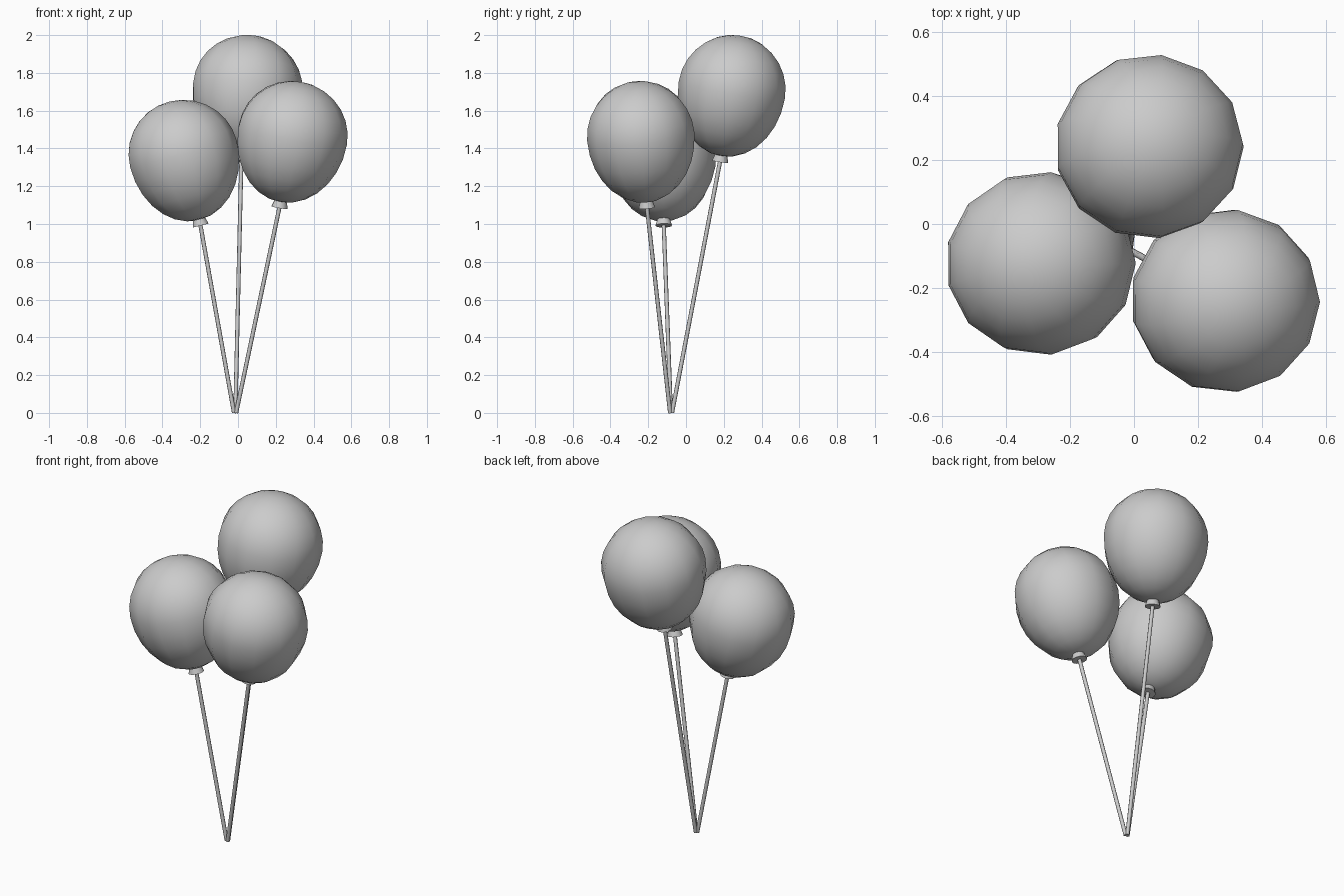
import bpy
from math import pi, sin, cos
from mathutils import Vector, Matrix

if "Cube" in bpy.data.objects:
    bpy.data.objects.remove(bpy.data.objects["Cube"])

SIDES = 13
Z = Vector((0, 0, 1))


def lathe(name, profile, sides, matrix, squash=1.0, smooth=None):
    """Revolve (radius, height) points; zero radius gives a pole."""
    verts, faces, rings = [], [], []
    for r, z in profile:
        n = 1 if r < 1e-6 else sides
        start = len(verts)
        rings.append([start + (i if n > 1 else 0) for i in range(sides)])
        for i in range(n):
            a = 2 * pi * i / sides
            verts.append(matrix @ Vector((r * cos(a), squash * r * sin(a), z)))
    for lo, hi in zip(rings, rings[1:]):
        for i in range(sides):
            j = (i + 1) % sides
            quad = list(dict.fromkeys((lo[i], lo[j], hi[j], hi[i])))
            faces.append(quad)
    mesh = bpy.data.meshes.new(name)
    mesh.from_pydata(verts, [], faces)
    ob = bpy.data.objects.new(name, mesh)
    bpy.context.collection.objects.link(ob)
    if smooth:
        bpy.ops.object.select_all(action='DESELECT')
        ob.select_set(True)
        bpy.context.view_layer.objects.active = ob
        bpy.ops.object.shade_smooth_by_angle(angle=smooth)
    return ob


def frame(origin, direction):
    rot = Z.rotation_difference(direction).to_matrix().to_4x4()
    return Matrix.Translation(origin) @ rot


# egg profile: round crown, longer tapering bottom
egg = []
for k in range(15):
    t = -pi / 2 + pi * k / 14
    h = 0.36 if t < 0 else 0.287
    egg.append((0.295 * max(cos(t), 0), h * sin(t)))

# flared lip under the balloon
lip = [(0, -0.345), (0.03, -0.345), (0.044, -0.39), (0, -0.39)][::-1]

# name, balloon centre, neck position, string foot
balloons = [
    ("left", (-0.293, -0.123, 1.37), (-0.2, -0.118, 1.0), (-0.021, -0.08, 0)),
    ("right", (0.286, -0.24, 1.47), (0.222, -0.208, 1.1), (-0.01, -0.084, 0)),
    ("back", (0.048, 0.243, 1.714), (0.018, 0.183, 1.345), (-0.014, -0.074, 0)),
]

for side, centre, neck, foot in balloons:
    centre, neck, foot = Vector(centre), Vector(neck), Vector(foot)
    m = frame(centre, centre - neck)
    lathe(side + "_balloon", egg, SIDES, m, 0.972, 0.9)
    lathe(side + "_balloon_lip", lip, SIDES, m, 1.0, 0.6)
    # straight string from the shared foot to the lip
    d = neck - foot
    rod = [(0, 0), (0.011, 0), (0.011, d.length), (0, d.length)]
    lathe(side + "_string", rod, 8, frame(foot, d), 1.0, 0.9)
